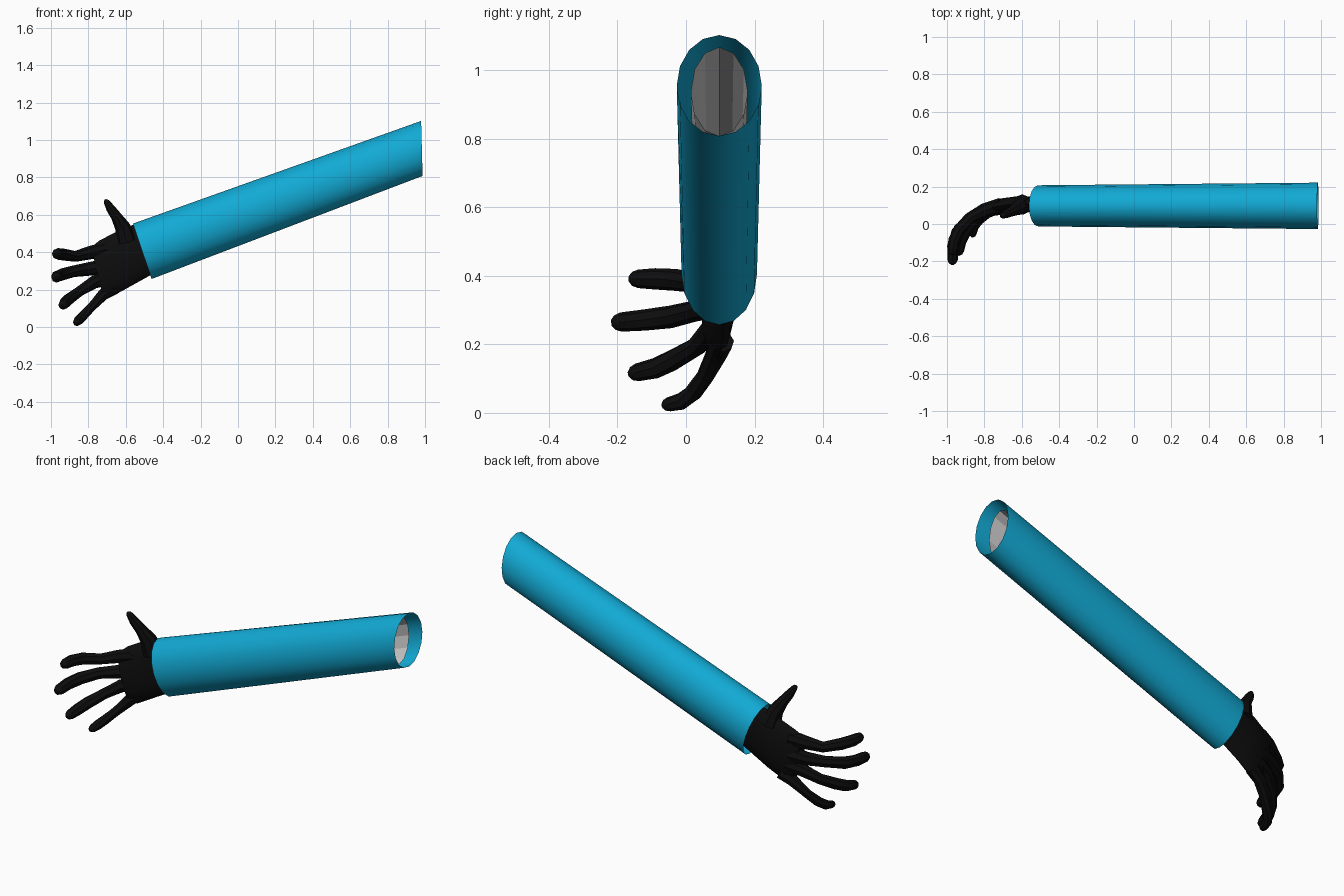
import bpy, bmesh, math
from mathutils import Vector as V

if "Cube" in bpy.data.objects:
    bpy.data.objects.remove(bpy.data.objects["Cube"])


def material(name, rgb):
    m = bpy.data.materials.new(name)
    m.diffuse_color = (*rgb, 1)
    m.use_nodes = True
    m.node_tree.nodes["Principled BSDF"].inputs["Base Color"].default_value = m.diffuse_color
    return m


teal = material("teal", (0.006, 0.40, 0.66))
black = material("black", (0.004, 0.004, 0.004))


def add_loft(bm, rings, n, caps):
    """Skin a list of elliptical rings (centre, half axis u, half axis v)."""
    loops = []
    for c, u, v in rings:
        loops.append([bm.verts.new(V(c) + V(u) * math.cos(2 * math.pi * i / n)
                                   + V(v) * math.sin(2 * math.pi * i / n)) for i in range(n)])
    for a, b in zip(loops, loops[1:]):
        for i in range(n):
            j = (i + 1) % n
            bm.faces.new((a[i], a[j], b[j], b[i]))
    if caps:
        bm.faces.new(loops[0])
        bm.faces.new(loops[-1][::-1])


def add_tube(bm, path, n=8):
    """Tapered digit along (x, y, z, radius) points."""
    pts = [V(p[:3]) for p in path]
    rings = []
    for i, p in enumerate(path):
        t = (pts[min(i + 1, len(pts) - 1)] - pts[max(i - 1, 0)]).normalized()
        ref = V((0, 0, 1)) if abs(t.z) < 0.8 else V((0, 1, 0))
        a = t.cross(ref).normalized()
        rings.append((pts[i], a * p[3], a.cross(t) * p[3]))
    # rounded tip
    tip = (pts[-1] - pts[-2]).normalized()
    c, u, v = rings[-1]
    rings.append((c + tip * u.length * 0.65, u * 0.75, v * 0.75))
    rings.append((c + tip * u.length, u * 0.3, v * 0.3))
    add_loft(bm, rings, n, True)


def finish(bm, name, mat=None, smooth=True):
    bmesh.ops.recalc_face_normals(bm, faces=bm.faces)
    me = bpy.data.meshes.new(name)
    bm.to_mesh(me)
    bm.free()
    ob = bpy.data.objects.new(name, me)
    bpy.context.collection.objects.link(ob)
    if mat:
        me.materials.append(mat)
    if smooth:
        bpy.ops.object.select_all(action='DESELECT')
        ob.select_set(True)
        bpy.context.view_layer.objects.active = ob
        bpy.ops.object.shade_smooth_by_angle(angle=math.radians(40))
    return ob


# sleeve: open elliptical tube
bm = bmesh.new()
add_loft(bm, [((-0.512, 0.097, 0.405), (-0.050, 0, 0.148), (0, 0.110, 0)),
              ((0.983, 0.097, 0.955), (-0.004, 0, 0.147), (0, 0.124, 0))], 16, False)
finish(bm, "sleeve", teal)

# bare arm inside the sleeve, open at the shoulder end
bm = bmesh.new()
add_loft(bm, [((0.93, 0.097, 0.937), (0, 0, 0.130), (0, 0.083, 0)),
              ((0.25, 0.097, 0.685), (-0.03, 0, 0.110), (0, 0.075, 0)),
              ((-0.42, 0.105, 0.437), (-0.04, 0, 0.115), (0, 0.045, 0))], 12, False)
finish(bm, "arm", None, False)


# glove palm: rings given by top and bottom edge points, y centre and half thickness
def edge_ring(top, bottom, y, hy):
    t, b = V((top[0], y, top[1])), V((bottom[0], y, bottom[1]))
    return ((t + b) / 2, (t - b) / 2, (0, hy, 0))


bm = bmesh.new()
add_loft(bm, [edge_ring((-0.45, 0.565), (-0.37, 0.325), 0.105, 0.045),
              edge_ring((-0.565, 0.545), (-0.472, 0.275), 0.110, 0.037),
              edge_ring((-0.66, 0.505), (-0.58, 0.215), 0.107, 0.042),
              edge_ring((-0.745, 0.46), (-0.685, 0.157), 0.092, 0.044),
              edge_ring((-0.785, 0.425), (-0.725, 0.175), 0.078, 0.034)], 12, True)
finish(bm, "glove_palm", black)

# fingers and thumb
digits = {
    "index_finger": [(-0.71, 0.10, 0.415, 0.040), (-0.79, 0.075, 0.398, 0.036),
                     (-0.87, 0.035, 0.378, 0.029), (-0.935, -0.03, 0.388, 0.032),
                     (-0.963, -0.09, 0.391, 0.031), (-0.968, -0.14, 0.391, 0.027)],
    "middle_finger": [(-0.71, 0.10, 0.325, 0.040), (-0.80, 0.075, 0.310, 0.036),
                      (-0.88, 0.03, 0.298, 0.031), (-0.945, -0.045, 0.280, 0.033),
                      (-0.968, -0.12, 0.271, 0.031), (-0.970, -0.19, 0.265, 0.028)],
    "ring_finger": [(-0.69, 0.10, 0.265, 0.040), (-0.77, 0.075, 0.240, 0.035),
                    (-0.845, 0.03, 0.193, 0.029), (-0.90, -0.04, 0.153, 0.031),
                    (-0.925, -0.09, 0.130, 0.030), (-0.935, -0.143, 0.118, 0.026)],
    "little_finger": [(-0.66, 0.105, 0.21, 0.036), (-0.72, 0.090, 0.175, 0.032),
                      (-0.785, 0.055, 0.105, 0.025), (-0.83, 0.02, 0.058, 0.026),
                      (-0.855, -0.015, 0.033, 0.025), (-0.862, -0.050, 0.025, 0.021)],
    "thumb": [(-0.595, 0.105, 0.46, 0.055), (-0.617, 0.09, 0.535, 0.042),
              (-0.650, 0.07, 0.590, 0.029), (-0.682, 0.055, 0.635, 0.024),
              (-0.702, 0.045, 0.668, 0.016)],
}
for name, path in digits.items():
    bm = bmesh.new()
    add_tube(bm, path)
    finish(bm, name, black)
